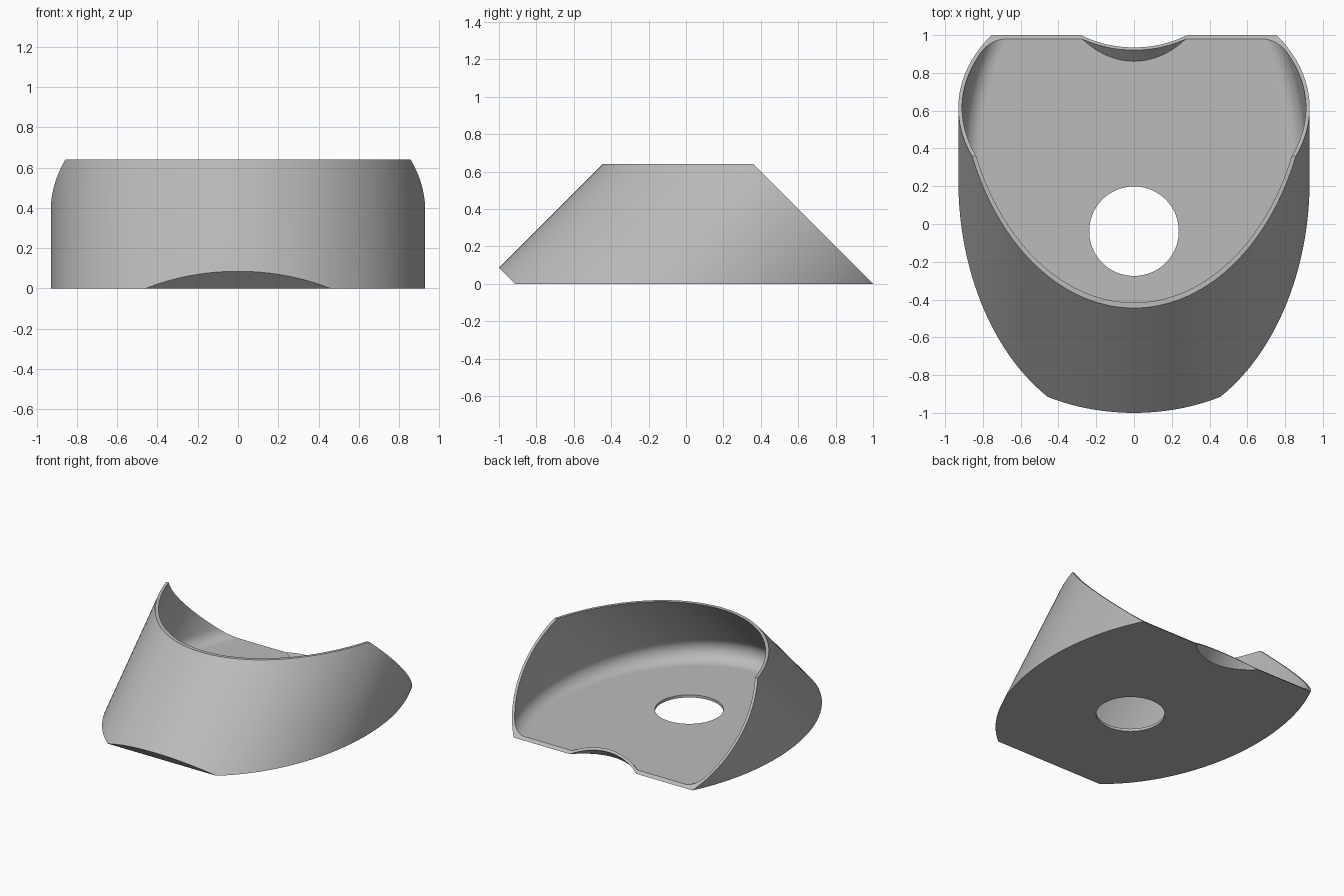
import bpy, bmesh, math
from mathutils import Vector, Matrix

cube = bpy.data.objects.get("Cube")
if cube:
    bpy.data.objects.remove(cube)

SIDES = 160
AXIS = Vector((0, 1, 1)).normalized()      # leaning direction of the tube
ACROSS = Vector((0, -1, 1)).normalized()   # square to the axis, in the side plane
DOWN = Vector((0, 0, -1))
TUBE_CENTRE = ACROSS * -0.163
NOTCH_CENTRE = ACROSS * -1.085
RADIUS, WALL, FILLET = 0.93, 0.02, 0.1


def make_object(name, bm):
    bmesh.ops.recalc_face_normals(bm, faces=bm.faces)
    mesh = bpy.data.meshes.new(name)
    bm.to_mesh(mesh)
    bm.free()
    obj = bpy.data.objects.new(name, mesh)
    bpy.context.collection.objects.link(obj)
    return obj


def cylinder(radius, centre, axis, length, sides=SIDES):
    bm = bmesh.new()
    turn = Vector((0, 0, 1)).rotation_difference(axis).to_matrix().to_4x4()
    bmesh.ops.create_cone(bm, cap_ends=True, segments=sides, radius1=radius,
                          radius2=radius, depth=length,
                          matrix=Matrix.Translation(centre) @ turn)
    return bm


def trim(bm, point, normal):
    geom = bm.verts[:] + bm.edges[:] + bm.faces[:]
    cut = bmesh.ops.bisect_plane(bm, geom=geom, plane_co=point, plane_no=normal,
                                 clear_outer=True)["geom_cut"]
    edges = [e for e in cut if isinstance(e, bmesh.types.BMEdge)]
    bmesh.ops.contextual_create(bm, geom=edges)


def subtract(obj, cutter):
    cutter.hide_render = True
    mod = obj.modifiers.new("cut", 'BOOLEAN')
    mod.operation, mod.solver, mod.object = 'DIFFERENCE', 'EXACT', cutter
    bpy.context.view_layer.update()
    graph = bpy.context.evaluated_depsgraph_get()
    mesh = bpy.data.meshes.new_from_object(obj.evaluated_get(graph))
    obj.modifiers.clear()
    obj.data = mesh
    bpy.data.objects.remove(cutter)


# Outer body: leaning cylinder trimmed by base, top, rim and front foot planes
bm = cylinder(RADIUS, TUBE_CENTRE, AXIS, 6)
trim(bm, Vector((0, 0, 0)), DOWN)
trim(bm, Vector((0, 0, 0.64)), -DOWN)
trim(bm, Vector((0, 1, 0)), AXIS)
trim(bm, Vector((0, -0.915, 0)), -AXIS)
body = make_object("angled_cup", bm)

# Cavity: inner tube with a constant-radius fillet onto the flat floor
bm = bmesh.new()
columns = []
for i in range(SIDES):
    a = math.tau * i / SIDES
    out = Vector((math.cos(a), 0, 0)) + ACROSS * math.sin(a)
    mid = TUBE_CENTRE + out * (RADIUS - WALL - FILLET)
    mid += AXIS * ((WALL + FILLET - mid.z) / AXIS.z)
    points = [mid + FILLET * DOWN.slerp(out, k / 10) for k in range(11)]
    points.append(points[-1] + AXIS * 3)
    columns.append([bm.verts.new(p) for p in points])
for i, col in enumerate(columns):
    nxt = columns[(i + 1) % SIDES]
    for k in range(len(col) - 1):
        bm.faces.new((col[k], nxt[k], nxt[k + 1], col[k + 1]))
bm.faces.new([c[0] for c in columns])
bm.faces.new([c[-1] for c in columns])
cavity = make_object("cavity_cutter", bm)

# Raised lip around the back notch is left standing in the cavity
subtract(cavity, make_object("lip_cutter",
                             cylinder(0.49, NOTCH_CENTRE, AXIS, 6)))
subtract(body, cavity)

# Back notch and round floor hole
subtract(body, make_object("notch_cutter",
                           cylinder(0.47, NOTCH_CENTRE, AXIS, 6)))
subtract(body, make_object("hole_cutter",
                           cylinder(0.237, Vector((0, -0.038, 0)), -DOWN, 0.3, 96)))

# Colour
grey = bpy.data.materials.new("light_grey")
grey.use_nodes = True
colour = (0.5, 0.5, 0.5, 1)
grey.diffuse_color = colour
grey.node_tree.nodes["Principled BSDF"].inputs["Base Color"].default_value = colour
body.data.materials.clear()
body.data.materials.append(grey)

# Smooth walls, flat level faces
bpy.ops.object.select_all(action='DESELECT')
body.select_set(True)
bpy.context.view_layer.objects.active = body
bpy.ops.object.shade_smooth_by_angle(angle=math.radians(25))
for face in body.data.polygons:
    face.material_index = 0
    if abs(face.normal.z) > 0.9999:
        face.use_smooth = False
